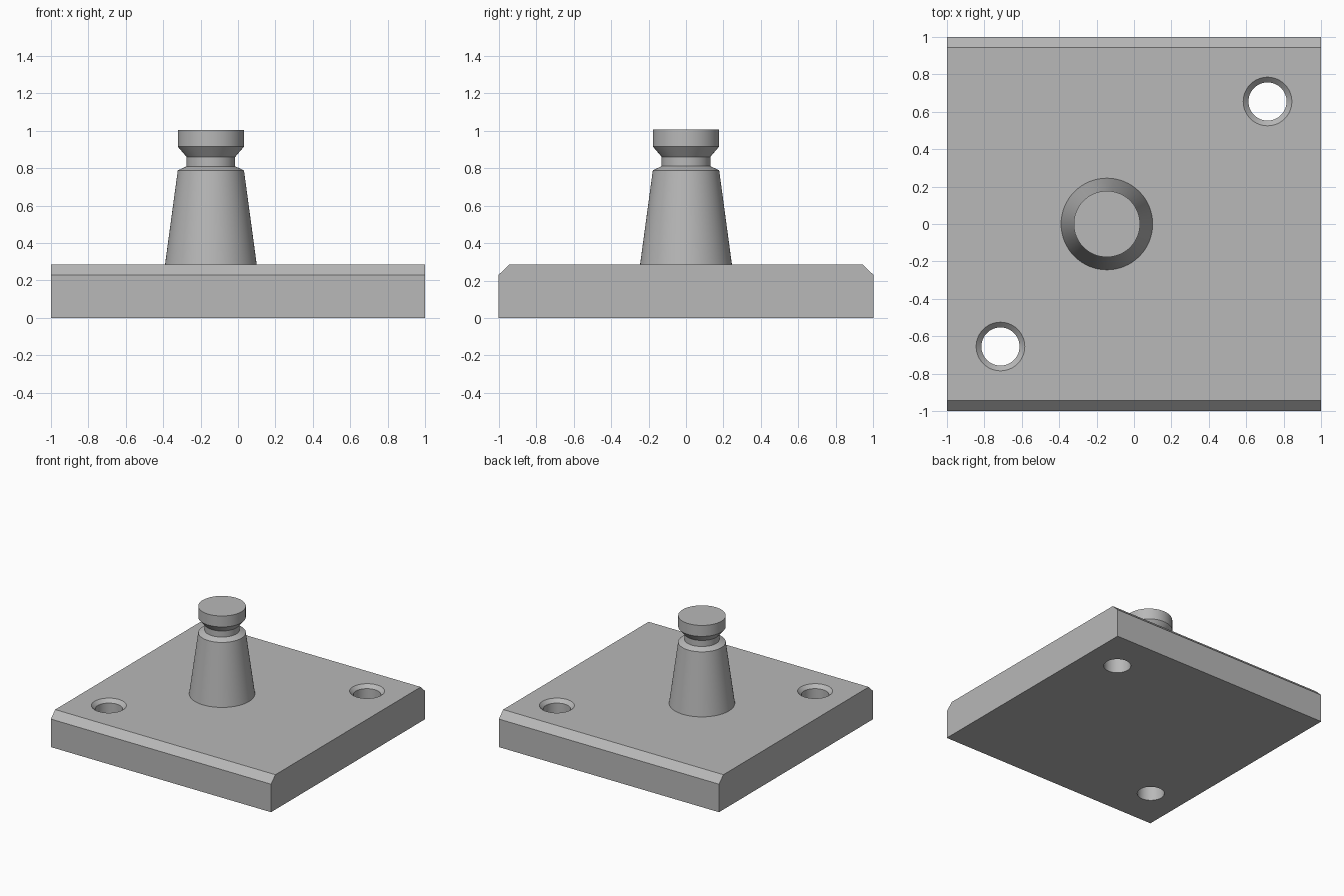
import bpy, bmesh, math

if "Cube" in bpy.data.objects:
    bpy.data.objects.remove(bpy.data.objects["Cube"])

SEGMENTS = 64
PLATE_TOP = 0.286

grey = bpy.data.materials.new("plain grey")
grey.diffuse_color = (0.48, 0.48, 0.48, 1)
grey.use_nodes = True
grey.node_tree.nodes["Principled BSDF"].inputs["Base Color"].default_value = grey.diffuse_color


def make_object(name, bm):
    bmesh.ops.recalc_face_normals(bm, faces=bm.faces)
    mesh = bpy.data.meshes.new(name)
    bm.to_mesh(mesh)
    bm.free()
    mesh.materials.append(grey)
    obj = bpy.data.objects.new(name, mesh)
    bpy.context.collection.objects.link(obj)
    return obj


def lathe(name, profile, x, y):
    """Closed turned solid from (radius, z) pairs, bottom to top."""
    bm = bmesh.new()
    rings = []
    for r, z in profile:
        rings.append([bm.verts.new((x + r * math.cos(a), y + r * math.sin(a), z))
                      for a in (2 * math.pi * i / SEGMENTS for i in range(SEGMENTS))])
    for low, high in zip(rings, rings[1:]):
        for i in range(SEGMENTS):
            j = (i + 1) % SEGMENTS
            bm.faces.new((low[i], low[j], high[j], high[i]))
    bm.faces.new(rings[0][::-1])
    bm.faces.new(rings[-1])
    return make_object(name, bm)


def smooth(obj):
    bpy.ops.object.select_all(action='DESELECT')
    obj.select_set(True)
    bpy.context.view_layer.objects.active = obj
    bpy.ops.object.shade_smooth_by_angle(angle=math.radians(30))


# Base plate: side profile with chamfered front and back, extruded along x
outline = [(-1, 0), (1, 0), (1, 0.23), (0.943, PLATE_TOP), (-0.943, PLATE_TOP), (-1, 0.23)]
bm = bmesh.new()
end = bm.faces.new([bm.verts.new((-1, y, z)) for y, z in outline])
ext = bmesh.ops.extrude_face_region(bm, geom=[end])
bmesh.ops.translate(bm, vec=(2, 0, 0),
                    verts=[v for v in ext["geom"] if isinstance(v, bmesh.types.BMVert)])
plate = make_object("base_plate", bm)

# Two countersunk screw holes on a diagonal
hole_profile = [(0.102, -0.1), (0.102, PLATE_TOP - 0.028),
                (0.13, PLATE_TOP), (0.13, PLATE_TOP + 0.1)]
cutters = []
for s in (-1, 1):
    cutter = lathe("hole_cutter", hole_profile, 0.714 * s, 0.655 * s)
    cutter.hide_render = True
    cutters.append(cutter)
    mod = plate.modifiers.new("screw_hole", 'BOOLEAN')
    mod.operation = 'DIFFERENCE'
    mod.solver = 'EXACT'
    mod.object = cutter
bpy.context.view_layer.objects.active = plate
for mod in list(plate.modifiers):
    bpy.ops.object.modifier_apply(modifier=mod.name)
for cutter in cutters:
    bpy.data.objects.remove(cutter)
smooth(plate)

# Tapered post with a groove below its round head
post = lathe("tapered_post", [
    (0.245, PLATE_TOP), (0.177, 0.788), (0.13, 0.81), (0.13, 0.86),
    (0.177, 0.915), (0.177, 1.005)], -0.145, 0)
smooth(post)
